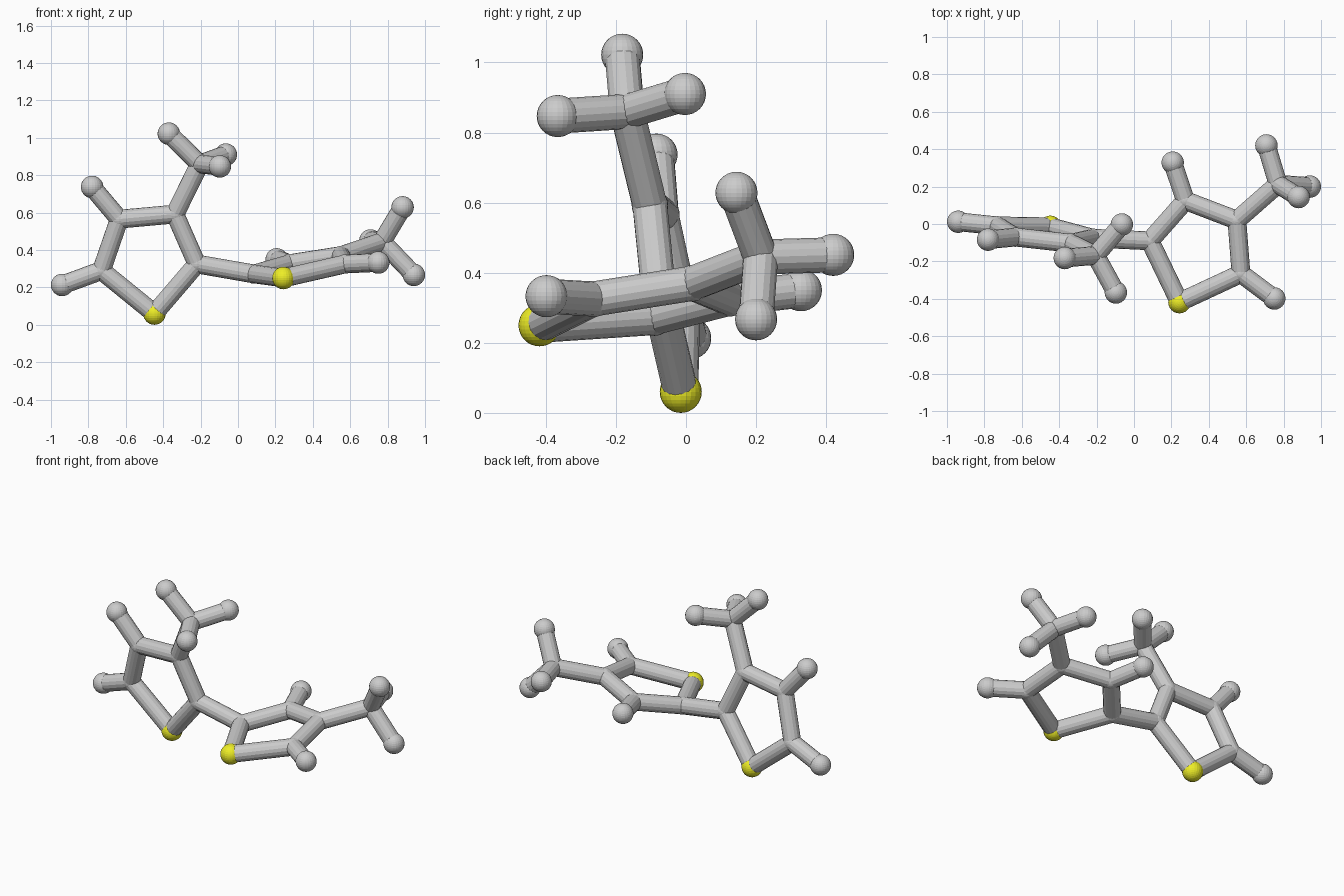
import bpy
from mathutils import Vector

if "Cube" in bpy.data.objects:
    bpy.data.objects.remove(bpy.data.objects["Cube"])

BALL, STICK, JOINT = 0.06, 0.05, 0.052

yellow = bpy.data.materials.new("yellow")
yellow.diffuse_color = (0.85, 0.85, 0.02, 1)
yellow.use_nodes = True
yellow.node_tree.nodes["Principled BSDF"].inputs["Base Color"].default_value = yellow.diffuse_color


def ball(name, p, r, mat=None):
    bpy.ops.mesh.primitive_uv_sphere_add(segments=24, ring_count=16, radius=r, location=p)
    o = bpy.context.object
    o.name = name
    if mat:
        o.data.materials.append(mat)


def stick(name, a, b):
    a, b = Vector(a), Vector(b)
    d = b - a
    bpy.ops.mesh.primitive_cylinder_add(vertices=16, radius=STICK, depth=d.length, location=(a + b) / 2)
    o = bpy.context.object
    o.name = name
    o.rotation_euler = d.to_track_quat('Z', 'Y').to_euler()


def ring_unit(side, ring, bare, methyl, methyl_at, methyl_ends):
    # five-sided ring, first corner is the yellow ball
    for i, p in enumerate(ring):
        if i == 0:
            ball(side + "_yellow_ball", p, BALL, yellow)
        else:
            ball(f"{side}_ring_joint_{i}", p, JOINT)
        stick(f"{side}_ring_stick_{i}", p, ring[(i + 1) % 5])
    # single end balls on the ring
    for i, p in bare.items():
        ball(f"{side}_end_ball_{i}", p, BALL)
        stick(f"{side}_end_stick_{i}", ring[i], p)
    # three-pronged branch
    ball(side + "_branch_joint", methyl, JOINT)
    stick(side + "_branch_stick", ring[methyl_at], methyl)
    for i, p in enumerate(methyl_ends):
        ball(f"{side}_branch_ball_{i}", p, BALL)
        stick(f"{side}_branch_prong_{i}", methyl, p)


# upright ring on the left
left = [(-0.447, -0.015, 0.06), (-0.73, -0.01, 0.29), (-0.635, -0.07, 0.565),
        (-0.337, -0.103, 0.592), (-0.22, -0.076, 0.325)]
ring_unit("left", left,
          {1: (-0.94, 0.012, 0.213), 2: (-0.78, -0.084, 0.737)},
          (-0.205, -0.168, 0.86), 3,
          [(-0.37, -0.182, 1.022), (-0.065, -0.003, 0.91), (-0.097, -0.366, 0.847)])

# flat-lying ring on the right
right = [(0.243, -0.418, 0.25), (0.572, -0.265, 0.325), (0.55, 0.02, 0.37),
         (0.275, 0.125, 0.327), (0.085, -0.09, 0.272)]
ring_unit("right", right,
          {1: (0.75, -0.398, 0.333), 3: (0.207, 0.328, 0.35)},
          (0.77, 0.213, 0.445), 2,
          [(0.708, 0.42, 0.451), (0.94, 0.2, 0.267), (0.88, 0.144, 0.628)])

# stick joining the two rings
stick("bridge_stick", left[4], right[4])
